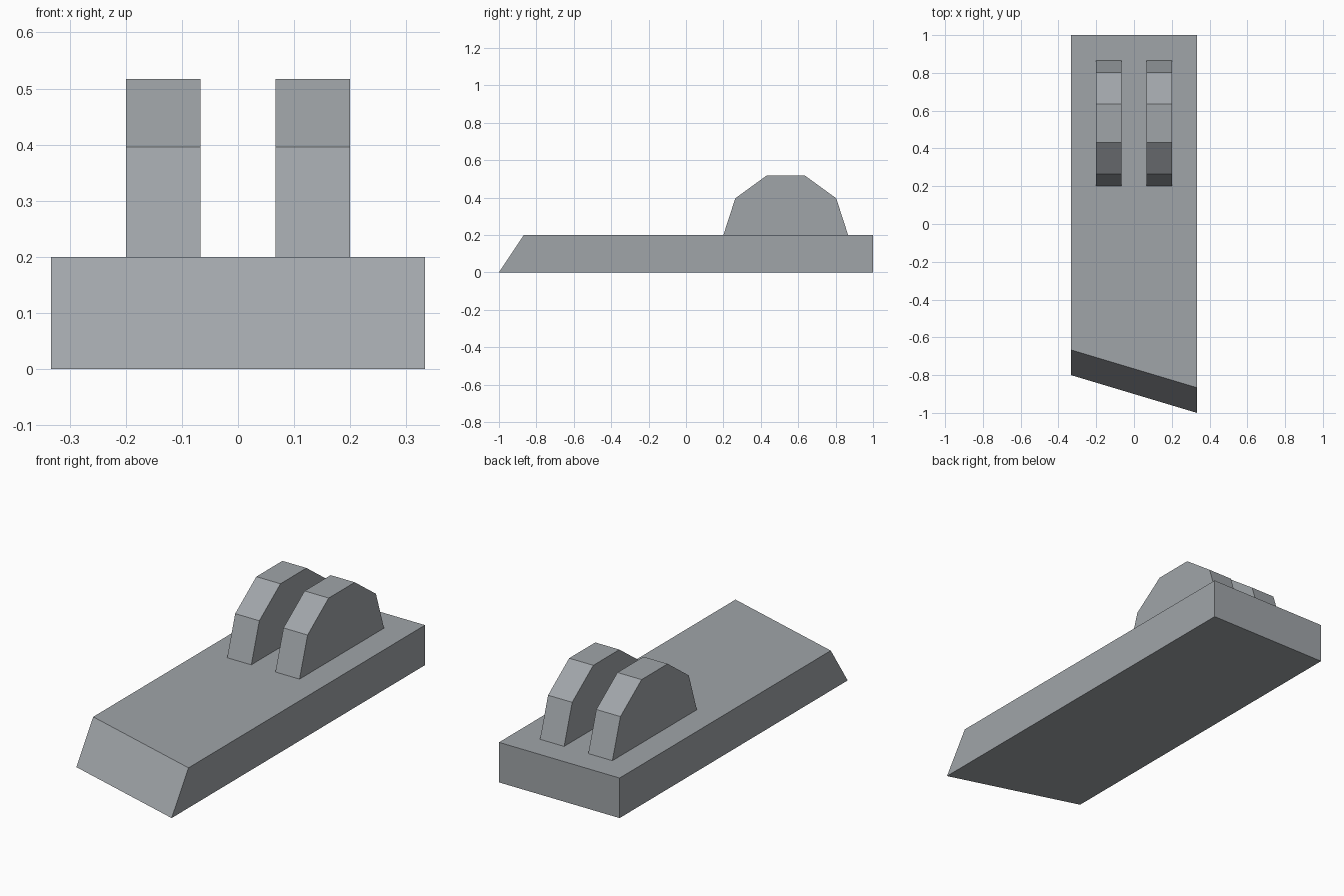
import bpy
import bmesh
import math

if "Cube" in bpy.data.objects:
    bpy.data.objects.remove(bpy.data.objects["Cube"])

grey = bpy.data.materials.new("light_bluish_grey")
grey.diffuse_color = (0.352, 0.376, 0.397, 1.0)
grey.use_nodes = True
grey.node_tree.nodes["Principled BSDF"].inputs["Base Color"].default_value = grey.diffuse_color

W = 1 / 3      # half width of the plate
H = 0.2        # plate thickness


def loft(name, ring_a, ring_b):
    """Closed solid between two matching rings of points."""
    bm = bmesh.new()
    a = [bm.verts.new(p) for p in ring_a]
    b = [bm.verts.new(p) for p in ring_b]
    bm.faces.new(a)
    bm.faces.new(b)
    for i in range(len(a)):
        j = (i + 1) % len(a)
        bm.faces.new((a[i], a[j], b[j], b[i]))
    bmesh.ops.recalc_face_normals(bm, faces=bm.faces)
    mesh = bpy.data.meshes.new(name)
    bm.to_mesh(mesh)
    bm.free()
    mesh.materials.append(grey)
    obj = bpy.data.objects.new(name, mesh)
    bpy.context.collection.objects.link(obj)
    return obj


# Base plate: skewed front edge that slopes back towards the top
def plate_ring(z, setback):
    return [(-W, -0.8 + setback, z), (W, -1 + setback, z), (W, 1, z), (-W, 1, z)]


loft("base_plate", plate_ring(0, 0), plate_ring(H, 2 / 15))

# Hinge lugs: half decagons standing on the plate, mirrored across x
profile = [(1.6 / 3 + W * math.cos(math.pi * i / 5),
            H + W * math.sin(math.pi * i / 5)) for i in range(6)]
lugs = loft("hinge_lugs",
            [(1 / 15, y, z) for y, z in profile],
            [(0.2, y, z) for y, z in profile])
lugs.modifiers.new("mirror", 'MIRROR').use_axis[0] = True
